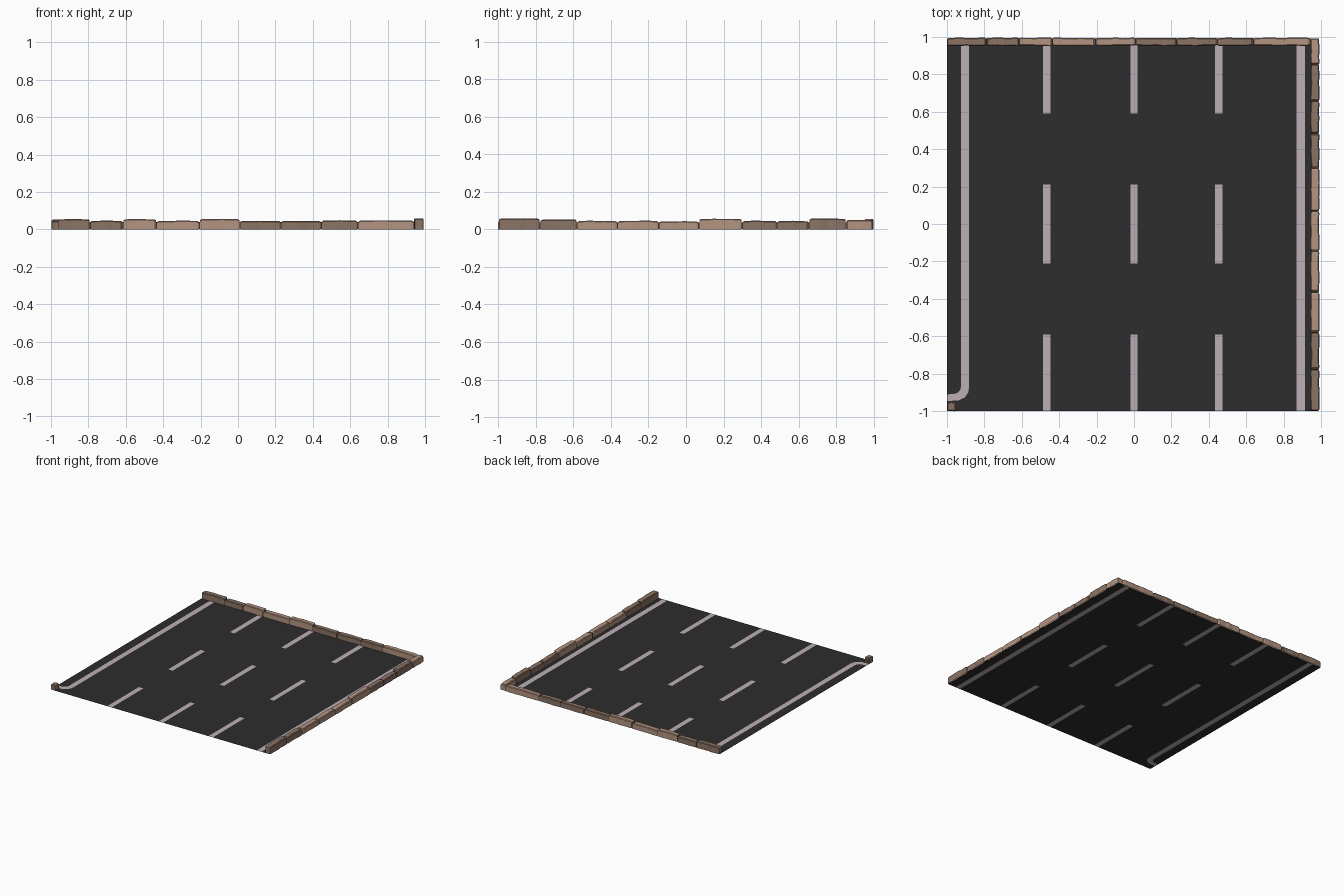
import bpy, bmesh, random

if "Cube" in bpy.data.objects:
    bpy.data.objects.remove(bpy.data.objects["Cube"])

random.seed(4)


def material(name, rgb):
    m = bpy.data.materials.new(name)
    m.diffuse_color = (*rgb, 1)
    m.use_nodes = True
    m.node_tree.nodes["Principled BSDF"].inputs["Base Color"].default_value = m.diffuse_color
    return m


ASPHALT = material("asphalt", (0.026, 0.026, 0.026))
PAINT = material("pale road paint", (0.50, 0.43, 0.465))
LIGHT = material("light kerb stone", (0.45, 0.295, 0.22))
DARK = material("dark kerb stone", (0.26, 0.175, 0.13))
MORTAR = material("dark joint", (0.04, 0.03, 0.025))


def finish(name, bm, mats):
    me = bpy.data.meshes.new(name)
    bm.to_mesh(me)
    bm.free()
    for m in mats:
        me.materials.append(m)
    ob = bpy.data.objects.new(name, me)
    bpy.context.collection.objects.link(ob)
    return ob


# Road: one flat sheet cut along the edges of the painted lines
bm = bmesh.new()


def flat(points, mat):
    f = bm.faces.new([bm.verts.new((x, y, 0)) for x, y in points])
    f.normal_update()
    if f.normal.z < 0:
        f.normal_flip()
    f.material_index = mat


xs = [-1, -0.925, -0.882, -0.487, -0.446, -0.02, 0.02, 0.432, 0.472, 0.87, 0.913, 0.985]
ys = [-1, -0.87, -0.59, -0.21, 0.21, 0.59, 0.99]
for i in range(len(xs) - 1):
    for j in range(len(ys) - 1):
        if i < 2 and j == 0:
            continue  # curved corner is built below
        solid = i in (1, 9)
        dashed = i in (3, 5, 7) and j not in (2, 4)
        x0, x1, y0, y1 = xs[i], xs[i + 1], ys[j], ys[j + 1]
        flat([(x0, y0), (x1, y0), (x1, y1), (x0, y1)], 1 if solid or dashed else 0)

# Left line bends out to the edge at the front corner
inner = [(-0.925, -0.87), (-0.93, -0.89), (-0.945, -0.904), (-0.965, -0.909), (-1, -0.911)]
outer = [(-0.882, -0.87), (-0.886, -0.90), (-0.905, -0.928), (-0.94, -0.944), (-1, -0.946)]
for k in range(4):
    flat([inner[k], outer[k], outer[k + 1], inner[k + 1]], 1)
flat(inner + [(-1, -0.87)], 0)
flat(outer + [(-1, -1), (-0.882, -1)], 0)
bmesh.ops.remove_doubles(bm, verts=bm.verts, dist=0.0005)
finish("road", bm, [ASPHALT, PAINT])


# Kerb stone: worn block running from a to b, open underneath
def stone(name, a, b, c0, c1, h, mat, along_x):
    bm = bmesh.new()
    n, rings = 6, []
    a, b = a + 0.003, b - 0.003
    for i in range(n + 1):
        t = i / n
        end = i in (0, n)
        d = 0.004 if end else 0
        hh = h - d - 0.003 * (2 * t - 1) ** 2 + random.uniform(-0.001, 0.001)
        p, q = c0 + d * 0.5, c1 - d * 0.5
        if not end:
            p += random.uniform(-0.003, 0.002)
            q += random.uniform(-0.002, 0.003)
        prof = [(p, 0), (p, hh - 0.005), (p + 0.005, hh),
                (q - 0.005, hh), (q, hh - 0.005), (q, 0)]
        s = a + (b - a) * (0.04 if i == 1 else 0.96 if i == n - 1 else t)
        rings.append([bm.verts.new((s, c, z) if along_x else (c, s, z)) for c, z in prof])
    for r0, r1 in zip(rings, rings[1:]):
        for k in range(5):
            bm.faces.new((r0[k], r0[k + 1], r1[k + 1], r1[k]))
    bm.faces.new(rings[0])
    bm.faces.new(rings[-1])
    bmesh.ops.recalc_face_normals(bm, faces=bm.faces)
    # make the open shell face outwards
    top = max(bm.faces, key=lambda f: f.calc_center_median().z)
    if top.normal.z < 0:
        bmesh.ops.reverse_faces(bm, faces=bm.faces)
    finish(name, bm, [mat])


def kerb(name, cuts, heights, shades, c0, c1, along_x):
    for i, (h, s) in enumerate(zip(heights, shades)):
        stone(f"{name}_{i + 1}", cuts[i], cuts[i + 1], c0, c1, h,
              LIGHT if s == "L" else DARK, along_x)


kerb("back_kerb_stone",
     [-1, -0.79, -0.615, -0.435, -0.205, 0.01, 0.23, 0.445, 0.64, 0.942],
     [0.055, 0.046, 0.055, 0.046, 0.056, 0.046, 0.046, 0.048, 0.048],
     "DDLLLDDDL", 0.953, 0.995, True)
kerb("right_kerb_stone",
     [-1, -0.778, -0.58, -0.365, -0.145, 0.068, 0.3, 0.485, 0.655, 0.852, 0.995],
     [0.058, 0.053, 0.046, 0.046, 0.043, 0.057, 0.046, 0.045, 0.057, 0.050],
     "DDLLLLDDDL", 0.944, 0.99, False)
stone("corner_stone", -1, -0.953, -1, -0.952, 0.045, DARK, True)


# Dark joints seen between the stones
def joint(name, x0, x1, y0, y1, h):
    bm = bmesh.new()
    bmesh.ops.create_cube(bm, size=1)
    for v in bm.verts:
        v.co = (x0 if v.co.x < 0 else x1, y0 if v.co.y < 0 else y1,
                0.001 if v.co.z < 0 else h)
    finish(name, bm, [MORTAR])


for c in [-0.79, -0.615, -0.435, -0.205, 0.01, 0.23, 0.445, 0.64, 0.942]:
    joint("back_joint", c - 0.004, c + 0.004, 0.957, 0.991, 0.039)
for c in [-0.778, -0.58, -0.365, -0.145, 0.068, 0.3, 0.485, 0.655, 0.852]:
    joint("right_joint", 0.948, 0.986, c - 0.004, c + 0.004, 0.037)
